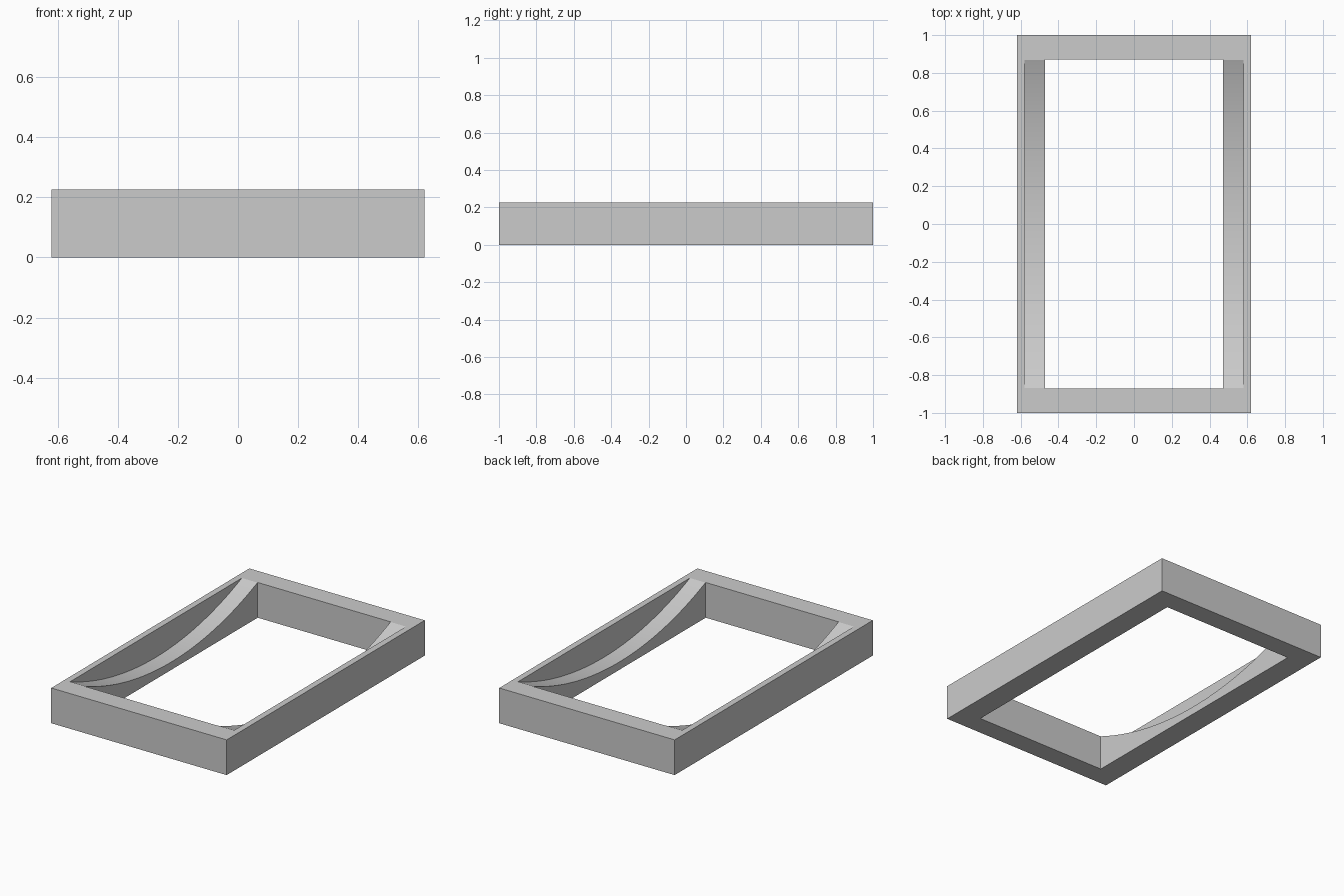
import bpy
import math

WIDTH, LENGTH, HEIGHT = 1.24, 2.0, 0.225
OPEN_X, OPEN_Y = 0.94, 1.74        # through opening
LEDGE_X = 1.16                     # width across the scooped ledges
HALF_CHORD, SAG = 0.868, 0.175     # scoop arc

default = bpy.data.objects.get("Cube")
if default:
    bpy.data.objects.remove(default)

grey = bpy.data.materials.new("light grey")
grey.use_nodes = True
colour = (0.6, 0.6, 0.6, 1)
grey.diffuse_color = colour
grey.node_tree.nodes["Principled BSDF"].inputs["Base Color"].default_value = colour


def box(name, x, y, z, centre_z):
    bpy.ops.mesh.primitive_cube_add(size=1, location=(0, 0, centre_z))
    ob = bpy.context.object
    ob.name = name
    ob.scale = (x, y, z)
    bpy.ops.object.transform_apply(location=True, rotation=True, scale=True)
    ob.data.materials.append(grey)
    return ob


# Solid block that becomes the frame
frame = box("frame", WIDTH, LENGTH, HEIGHT, HEIGHT / 2)

# Cutter for the rectangular opening
opening = box("opening_cutter", OPEN_X, OPEN_Y, 1, 0)

# Large cylinder across the frame scoops both side ledges
radius = (HALF_CHORD ** 2 + SAG ** 2) / (2 * SAG)
bpy.ops.mesh.primitive_cylinder_add(
    vertices=256, radius=radius, depth=LEDGE_X,
    location=(0, 0, HEIGHT - SAG + radius), rotation=(0, math.pi / 2, 0))
scoop = bpy.context.object
scoop.name = "scoop_cutter"
bpy.ops.object.transform_apply(location=True, rotation=True, scale=True)
scoop.data.materials.append(grey)

# Cut the frame, then drop the cutters
bpy.ops.object.select_all(action="DESELECT")
frame.select_set(True)
bpy.context.view_layer.objects.active = frame
for cutter in (opening, scoop):
    cut = frame.modifiers.new(cutter.name, "BOOLEAN")
    cut.operation = "DIFFERENCE"
    cut.solver = "EXACT"
    cut.object = cutter
    bpy.ops.object.modifier_apply(modifier=cut.name)
    bpy.data.objects.remove(cutter)

# Smooth scoops with crisp frame edges
bpy.ops.object.shade_smooth_by_angle(angle=math.radians(20))
